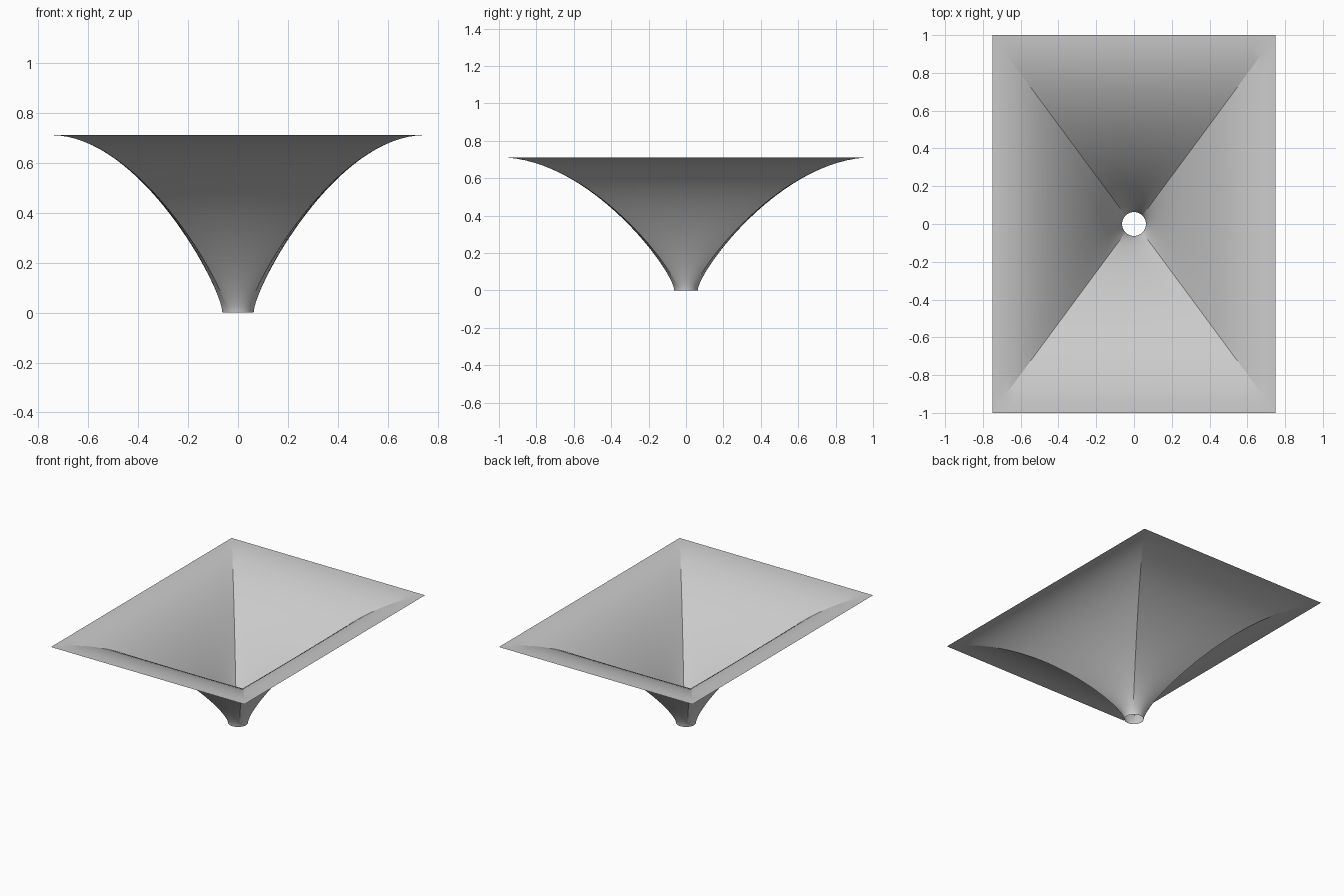
import bpy, bmesh, math
from mathutils import Vector

if "Cube" in bpy.data.objects:
    bpy.data.objects.remove(bpy.data.objects["Cube"], do_unlink=True)

HALF_X, HALF_Y, HEIGHT, RADIUS = 0.75, 1.0, 0.712, 0.063
PER_SIDE, STEPS = 20, 32

# plain grey skin
grey = bpy.data.materials.new("light_grey")
grey.use_nodes = True
colour = (0.6, 0.6, 0.6, 1)
grey.diffuse_color = colour
grey.node_tree.nodes["Principled BSDF"].inputs["Base Color"].default_value = colour


def rim_points():
    """Matching points on the round neck and the rectangular rim."""
    corners = [Vector((sx * HALF_X, sy * HALF_Y, HEIGHT))
               for sx, sy in ((1, 1), (-1, 1), (-1, -1), (1, -1))]
    for side in range(4):
        for i in range(PER_SIDE):
            t = i / PER_SIDE
            angle = math.pi / 4 + (side + t) * math.pi / 2
            neck = Vector((math.cos(angle), math.sin(angle), 0)) * RADIUS
            yield neck, corners[side].lerp(corners[(side + 1) % 4], t)


def flare(neck, rim, t):
    """Leaves the neck upright and meets the rim level."""
    up = neck + Vector((0, 0, 0.1))
    inward = Vector((rim.x * 0.52, rim.y * 0.51, HEIGHT))
    s = 1 - t
    return s**3 * neck + 3 * s * s * t * up + 3 * s * t * t * inward + t**3 * rim


# funnel canopy: open shell lofted from round neck to rectangular rim
bm = bmesh.new()
columns = [[bm.verts.new(flare(n, r, k / STEPS)) for k in range(STEPS + 1)]
           for n, r in rim_points()]
for i, a in enumerate(columns):
    b = columns[(i + 1) % len(columns)]
    for k in range(STEPS):
        bm.faces.new((a[k], b[k], b[k + 1], a[k + 1]))
mesh = bpy.data.meshes.new("funnel_canopy")
bm.to_mesh(mesh)
bm.free()
mesh.materials.append(grey)
canopy = bpy.data.objects.new("funnel_canopy", mesh)
bpy.context.collection.objects.link(canopy)

bpy.ops.object.select_all(action="DESELECT")
canopy.select_set(True)
bpy.context.view_layer.objects.active = canopy
bpy.ops.object.shade_smooth_by_angle(angle=math.radians(15))
